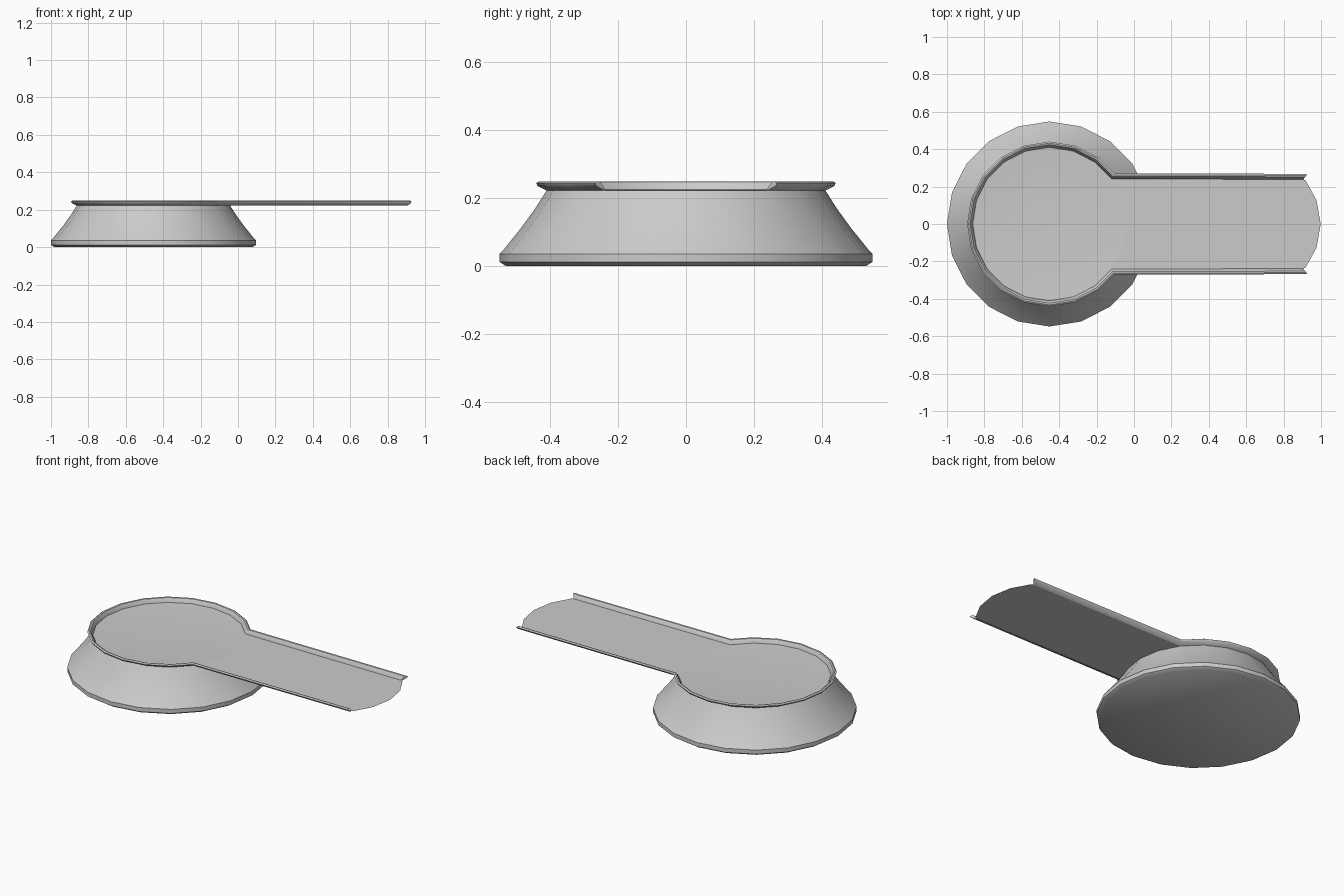
import bpy, bmesh
from math import sin, cos, radians, pi
from mathutils import Vector

if "Cube" in bpy.data.objects:
    bpy.data.objects.remove(bpy.data.objects["Cube"])

CX, SIDES = -0.452, 20
R, HALF, FLOOR = 0.41, 0.238, 0.225


def finish(name, bm, angle=40, normals=True):
    if normals:
        bmesh.ops.recalc_face_normals(bm, faces=bm.faces)
    me = bpy.data.meshes.new(name)
    bm.to_mesh(me)
    bm.free()
    ob = bpy.data.objects.new(name, me)
    bpy.context.collection.objects.link(ob)
    bpy.ops.object.select_all(action='DESELECT')
    ob.select_set(True)
    bpy.context.view_layer.objects.active = ob
    bpy.ops.object.shade_smooth_by_angle(angle=radians(angle))
    return ob


def on_circle(r, deg):
    return Vector((CX + r * cos(radians(deg)), r * sin(radians(deg))))


def ring(bm, r, z):
    return [bm.verts.new((*on_circle(r, i * 360 / SIDES), z)) for i in range(SIDES)]


def bridge(bm, a, b, closed=True):
    n = len(a)
    for i in range(n if closed else n - 1):
        j = (i + 1) % n
        bm.faces.new((a[i], a[j], b[j], b[i]))


# Flared round base
bm = bmesh.new()
profile = [(0.53, 0), (0.548, 0.012), (0.548, 0.036), (0.535, 0.05),
           (0.485, 0.112), (0.443, 0.17), (0.41, 0.222)]
rings = [ring(bm, r, z) for r, z in profile]
for a, b in zip(rings, rings[1:]):
    bridge(bm, a, b)
bm.faces.new(rings[0][::-1])
finish("base", bm)

# Shallow dished floor on top of the base
bm = bmesh.new()
dish = [ring(bm, r, z) for r, z in [(R, FLOOR), (0.3, 0.219), (0.15, 0.216)]]
for a, b in zip(dish, dish[1:]):
    bridge(bm, a, b)
bm.faces.new(dish[-1])
finish("dish_floor", bm)

# Flat spout sheet with a rounded tip, fitted against the dish edge
bm = bmesh.new()
outline = [(0.905, -HALF), (0.918, -0.232), (0.976, -0.127), (0.998, 0),
           (0.976, 0.127), (0.918, 0.232), (0.905, HALF)]
pts = [Vector(p) for p in outline] + [on_circle(R, d) for d in (36, 18, 0, -18, -36)]
bm.faces.new([bm.verts.new((*p, FLOOR)) for p in pts])
finish("spout_floor", bm, normals=False)

# Raised rim swept round the dish and along both spout sides
path = [Vector((0.905, HALF))] + [on_circle(R, d) for d in range(36, 325, 18)] \
    + [Vector((0.905, -HALF))]
section = [(0.0, FLOOR), (0.014, 0.247), (0.022, 0.249), (0.030, 0.244),
           (0.026, 0.235), (0.0, 0.222)]
bm = bmesh.new()
loops = []
for i, p in enumerate(path):
    d1 = (p - path[i - 1]).normalized() if i else None
    d2 = (path[i + 1] - p).normalized() if i < len(path) - 1 else None
    d1, d2 = d1 or d2, d2 or d1
    n1, n2 = Vector((d1.y, -d1.x)), Vector((d2.y, -d2.x))
    miter = (n1 + n2) / (1 + n1.dot(n2))
    end = i in (0, len(path) - 1)
    loop = []
    for off, z in section:
        q = p + miter * off
        if end:
            q.x += off * 0.75
        loop.append(bm.verts.new((*q, z)))
    loops.append(loop)
for a, b in zip(loops, loops[1:]):
    bridge(bm, a, b)
bm.faces.new(loops[0])
bm.faces.new(loops[-1][::-1])
finish("rim", bm)
